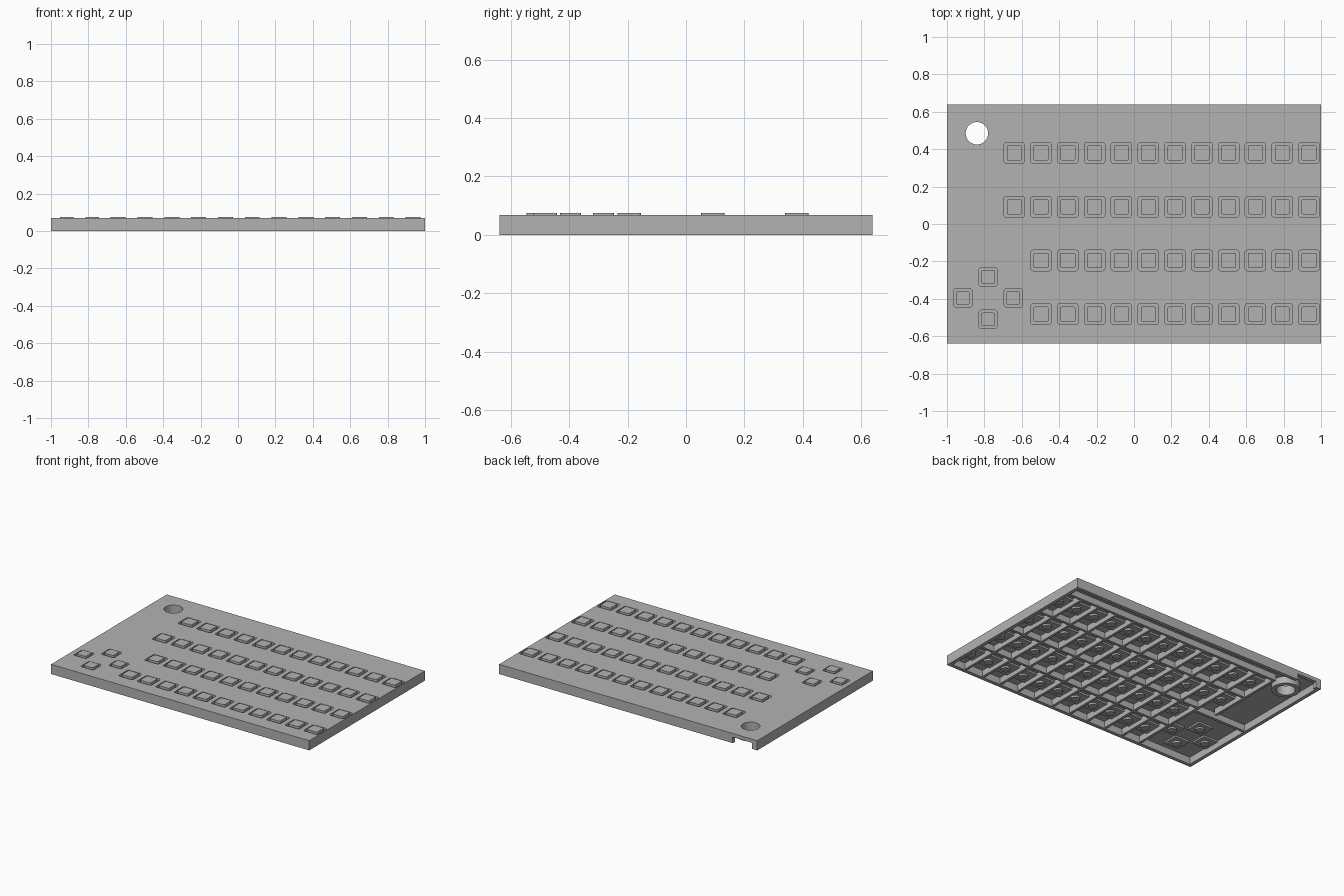
import bpy, bmesh
from mathutils import Matrix

cube = bpy.data.objects.get("Cube")
if cube:
    bpy.data.objects.remove(cube, do_unlink=True)

grey = bpy.data.materials.new("plain_grey")
grey.diffuse_color = (0.45, 0.45, 0.45, 1)
grey.use_nodes = True
grey.node_tree.nodes["Principled BSDF"].inputs["Base Color"].default_value = (0.45, 0.45, 0.45, 1)


def add_box(bm, x0, x1, y0, y1, z0, z1, radius=0):
    """Box between limits, with optionally rounded upright edges."""
    size = Matrix.Diagonal((x1 - x0, y1 - y0, z1 - z0, 1))
    place = Matrix.Translation(((x0 + x1) / 2, (y0 + y1) / 2, (z0 + z1) / 2))
    verts = bmesh.ops.create_cube(bm, size=1, matrix=place @ size)["verts"]
    if radius:
        edges = {e for v in verts for e in v.link_edges
                 if abs(e.verts[0].co.z - e.verts[1].co.z) > 1e-4}
        bmesh.ops.bevel(bm, geom=list(edges), offset=radius, segments=3,
                        profile=0.5, affect='EDGES')


def add_square(bm, x, y, half, z0, z1, radius=0):
    add_box(bm, x - half, x + half, y - half, y + half, z0, z1, radius)


def add_cylinder(bm, x, y, r, z0, z1, sides=32):
    bmesh.ops.create_cone(bm, cap_ends=True, segments=sides, radius1=r, radius2=r,
                          depth=z1 - z0, matrix=Matrix.Translation((x, y, (z0 + z1) / 2)))


def make(name, bm):
    mesh = bpy.data.meshes.new(name)
    bm.to_mesh(mesh)
    bm.free()
    mesh.materials.append(grey)
    obj = bpy.data.objects.new(name, mesh)
    bpy.context.collection.objects.link(obj)
    return obj


def cut(obj, bm):
    """Subtract a set of separate solids and discard the cutter."""
    cutter = make("cutter", bm)
    cutter.hide_render = True
    mod = obj.modifiers.new("cut", 'BOOLEAN')
    mod.operation, mod.solver, mod.object = 'DIFFERENCE', 'EXACT', cutter
    bpy.context.view_layer.objects.active = obj
    bpy.ops.object.modifier_apply(modifier=mod.name)
    bpy.data.objects.remove(cutter, do_unlink=True)


# Main dimensions
HX, HY, TOP, UNDER, WALL = 1.0, 0.64, 0.068, 0.05, 0.025
PITCH, LAST = 0.1433, 0.936
HOLE_X, HOLE_Y = -0.84, 0.485
rows = [(0.38, 12), (0.092, 12), (-0.195, 11), (-0.482, 11)]
keys = [(LAST - i * PITCH, y, 0.055, 0.04) for y, n in rows for i in range(n)]
keys += [(x, y, 0.049, 0.036) for x, y in
         [(-0.915, -0.395), (-0.645, -0.395), (-0.78, -0.283), (-0.78, -0.51)]]

# Hollow case, open below
bm = bmesh.new()
add_box(bm, -HX, HX, -HY, HY, 0, TOP)
case = make("case_shell", bm)
bm = bmesh.new()
add_box(bm, -HX + WALL, HX - WALL, -HY + WALL, HY - WALL, -0.05, UNDER)
cut(case, bm)

# Key openings, round hole and cable notch in the back wall
bm = bmesh.new()
for x, y, hole, cap in keys:
    add_square(bm, x, y, hole, UNDER - 0.004, 0.1, 0.012)
add_cylinder(bm, HOLE_X, HOLE_Y, 0.06, -0.05, 0.2)
add_box(bm, -0.96, -0.81, HY - 0.04, HY + 0.05, -0.05, 0.042)
cut(case, bm)

# Sleeve around the round hole
bm = bmesh.new()
add_cylinder(bm, HOLE_X, HOLE_Y, 0.09, 0.002, UNDER + 0.005)
sleeve = make("hole_sleeve", bm)
bm = bmesh.new()
add_cylinder(bm, HOLE_X, HOLE_Y, 0.06, -0.05, 0.2)
cut(sleeve, bm)

# Keys: flange under the plate, cap through the opening, round stem below
bm = bmesh.new()
for x, y, hole, cap in keys:
    flange = hole + 0.007
    add_box(bm, x - flange, min(x + flange, HX - 0.004), y - flange, y + flange,
            0.036, UNDER - 0.002)
    add_square(bm, x, y, cap, 0.04, 0.075, 0.008)
    add_cylinder(bm, x, y, 0.03, 0.024, 0.037, 12)
make("keys", bm)

# Ribs on the underside: long rails between rows, short ribs between keys
RIB, LOW = 0.009, 0.006
bm = bmesh.new()
right_end = HX - WALL
for y, n in rows:
    left_end = LAST - (n - 0.5) * PITCH
    add_box(bm, left_end - RIB, right_end, y + 0.135, y + 0.153, LOW, UNDER)
    for i in range(n):
        x = LAST - (i + 0.5) * PITCH
        add_box(bm, x - RIB, x + RIB, y - 0.14, y + 0.14, LOW, UNDER)
make("underside_ribs", bm)

# Rail separating the arrow keys from the open bay
bm = bmesh.new()
add_box(bm, -HX + WALL, -0.56, -0.1, -0.08, LOW, UNDER)
make("bay_rail", bm)
